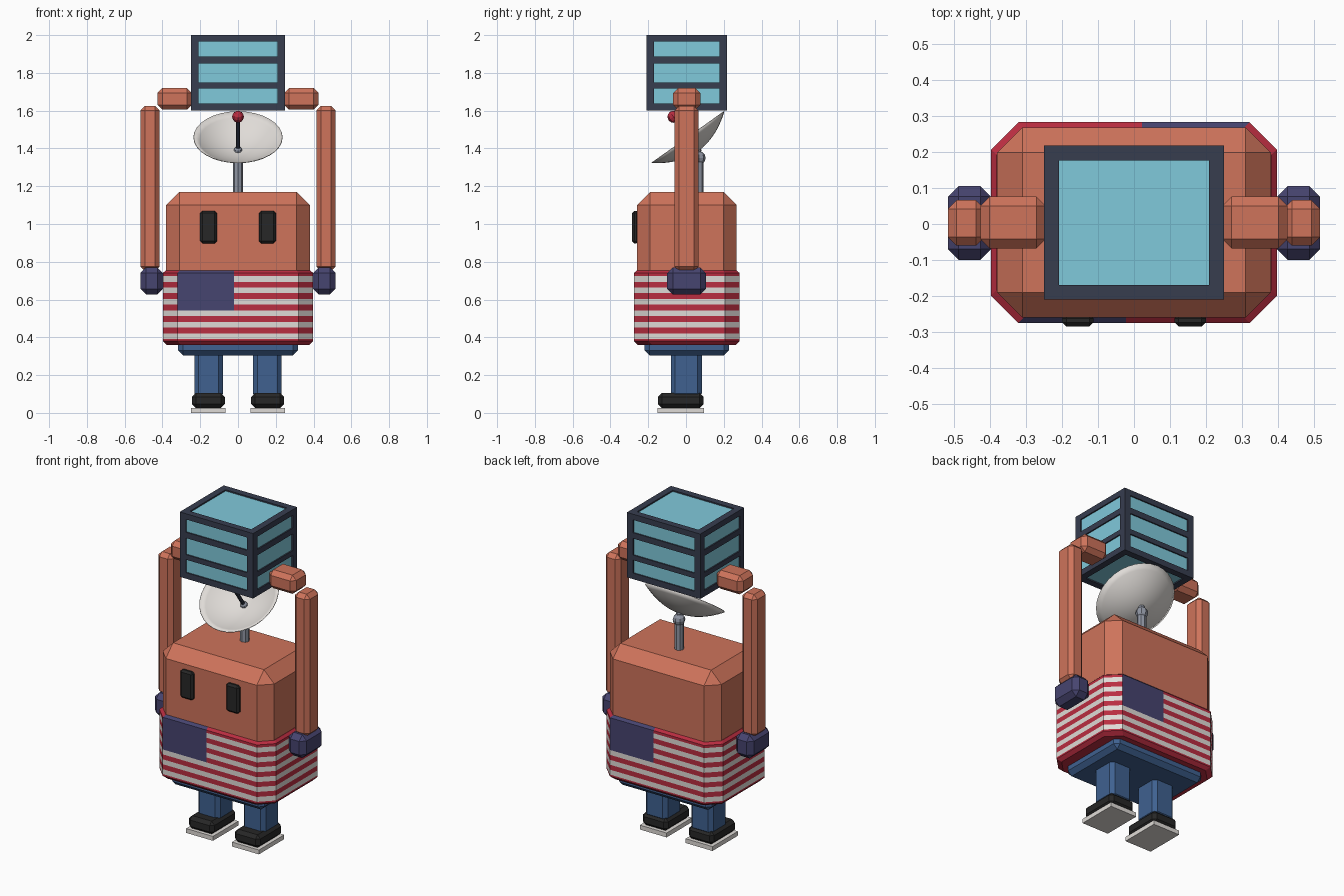
import bpy, bmesh, math
from mathutils import Vector, Matrix

if "Cube" in bpy.data.objects:
    bpy.data.objects.remove(bpy.data.objects["Cube"])


def material(name, r, g, b):
    m = bpy.data.materials.new(name)
    m.diffuse_color = (r, g, b, 1)
    m.use_nodes = True
    m.node_tree.nodes["Principled BSDF"].inputs["Base Color"].default_value = m.diffuse_color
    return m


ORANGE = material("orange", .62, .172, .104)
TEAL = material("window_teal", .216, .585, .71)
FRAME = material("frame_navy", .038, .047, .078)
RED = material("red", .49, .026, .052)
WHITE = material("off_white", .74, .71, .68)
INDIGO = material("indigo", .062, .058, .16)
DENIM = material("denim", .05, .12, .28)
BLACK = material("black", .02, .02, .02)
STEEL = material("steel", .28, .305, .37)


def finish(name, bm, *mats):
    bmesh.ops.recalc_face_normals(bm, faces=bm.faces)
    me = bpy.data.meshes.new(name)
    bm.to_mesh(me)
    bm.free()
    for m in mats:
        me.materials.append(m)
    ob = bpy.data.objects.new(name, me)
    bpy.context.collection.objects.link(ob)
    return ob


def box(name, lo, hi, mat, bevel=0):
    """Box between two corners with single-segment chamfers."""
    lo, hi = Vector(lo), Vector(hi)
    bm = bmesh.new()
    bmesh.ops.create_cube(bm, size=1)
    for v in bm.verts:
        v.co = (lo + hi) / 2 + v.co * (hi - lo)
    if bevel:
        bmesh.ops.bevel(bm, geom=bm.edges[:], offset=bevel, segments=1,
                        profile=.5, affect='EDGES')
    return finish(name, bm, mat)


def pair(name, x0, x1, y0, y1, z0, z1, mat, bevel=0):
    """Matching boxes on the right (+x) and left (-x)."""
    box("right_" + name, (x0, y0, z0), (x1, y1, z1), mat, bevel)
    box("left_" + name, (-x1, y0, z0), (-x0, y1, z1), mat, bevel)


def rod(name, a, b, radius, sides, mat):
    a, b = Vector(a), Vector(b)
    bm = bmesh.new()
    bmesh.ops.create_cone(bm, cap_ends=True, segments=sides, radius1=radius,
                          radius2=radius, depth=(b - a).length)
    turn = Vector((0, 0, 1)).rotation_difference(b - a).to_matrix().to_4x4()
    bm.transform(Matrix.Translation((a + b) / 2) @ turn)
    return finish(name, bm, mat)


def ball(name, centre, radius, mat, u=8, v=6, tilt=0):
    bm = bmesh.new()
    bmesh.ops.create_uvsphere(bm, u_segments=u, v_segments=v, radius=radius)
    bm.transform(Matrix.Translation(centre) @ Matrix.Rotation(tilt, 4, 'X'))
    return finish(name, bm, mat)


CY = .004  # depth centre of the figure

# Body and eyes
box("body", (-.38, CY - .264, .42), (.38, CY + .264, 1.17), ORANGE, .07)
pair("eye", .112, .2, -.285, -.25, .897, 1.07, BLACK, .012)

# Shirt: octagonal rings, coloured by stripe number, with a corner field
Z0, Z1, STRIPES = .36, .755, 13
step = (Z1 - Z0) / STRIPES


def shirt_ring(bm, z, inset):
    hx, hy, c, s = .397 - inset, .279 - inset, .076, .022
    pts = [(-hx + c, -hy), (-s, -hy), (hx - c, -hy), (hx, -hy + c), (hx, hy - c),
           (hx - c, hy), (s, hy), (-hx + c, hy), (-hx, hy - c), (-hx, -hy + c)]
    return [bm.verts.new((x, y + CY, z)) for x, y in pts]


levels = [(Z0, .02), (Z0 + .02, 0)]
levels += [(Z0 + step * i, 0) for i in range(1, STRIPES)]
levels += [(Z1 - .014, 0), (Z1, .015)]
bm = bmesh.new()
rings = [shirt_ring(bm, z, inset) for z, inset in levels]
for (za, _), (zb, _), low, high in zip(levels, levels[1:], rings, rings[1:]):
    stripe = int(((za + zb) / 2 - Z0) / step)
    for i in range(10):
        j = (i + 1) % 10
        f = bm.faces.new((low[i], low[j], high[j], high[i]))
        f.material_index = stripe % 2
        if i in (0, 5) and stripe >= 6:
            f.material_index = 2
bm.faces.new(rings[0])
bm.faces.new(rings[-1])
finish("shirt", bm, RED, WHITE, INDIGO)

# Trousers, legs and shoes
box("trousers", (-.318, CY - .224, .305), (.318, CY + .224, .45), DENIM, .026)
pair("leg", .08, .23, -.08, .084, .08, .34, DENIM, .022)
pair("shoe", .07, .243, -.148, .092, .026, .105, BLACK, .02)
pair("sole", .065, .248, -.151, .096, 0, .027, WHITE)

# Arms, gloves and raised forearms
pair("arm", .415, .517, -.06, .066, .75, 1.625, ORANGE, .024)
pair("glove", .397, .517, -.1, .106, .627, .77, INDIGO, .03)
pair("forearm", .245, .427, -.068, .076, 1.605, 1.72, ORANGE, .026)

# Glazed box head: glass core inside a frame of posts and rails
HX, HY, T = .25, .214, .041
box("glass", (-HX + .008, CY - HY + .008, 1.608),
    (HX - .008, CY + HY - .008, 1.992), TEAL)
for sx in (-1, 1):
    for sy in (-1, 1):
        xs = sorted((sx * HX, sx * (HX - T)))
        ys = sorted((CY + sy * HY, CY + sy * (HY - T)))
        box("frame_post", (xs[0], ys[0], 1.6), (xs[1], ys[1], 2), FRAME)
for za, zb in ((1.6, 1.637), (1.717, 1.748), (1.85, 1.886), (1.965, 2)):
    for s in (-1, 1):
        ys = sorted((CY + s * HY, CY + s * (HY - T)))
        box("frame_rail", (-HX + T, ys[0], za), (HX - T, ys[1], zb), FRAME)
        xs = sorted((s * HX, s * (HX - T)))
        box("frame_side_rail", (xs[0], CY - HY + T, za),
            (xs[1], CY + HY - T, zb), FRAME)

# Dish mast
rod("mast", (0, .066, 1.15), (0, .066, 1.36), .027, 8, STEEL)
ball("mast_joint", (0, .068, 1.35), .036, STEEL)

# Dish: shallow bowl tilted up and forward
TILT, R, DEPTH, SEG = math.radians(35.4), .235, .09, 32
axis = Vector((0, -math.sin(TILT), math.cos(TILT)))
base = Vector((0, .01, 1.46)) - axis * DEPTH
bm = bmesh.new()
hub = bm.verts.new((0, 0, 0))
previous = None
for k in range(1, 9):
    r = R * k / 8
    ring = [bm.verts.new((r * math.cos(2 * math.pi * i / SEG),
                          r * math.sin(2 * math.pi * i / SEG),
                          DEPTH * (k / 8) ** 2)) for i in range(SEG)]
    for i in range(SEG):
        j = (i + 1) % SEG
        if previous:
            bm.faces.new((previous[i], ring[i], ring[j], previous[j]))
        else:
            bm.faces.new((hub, ring[i], ring[j]))
    previous = ring
bm.transform(Matrix.Translation(base) @ Matrix.Rotation(TILT, 4, 'X'))
for f in bm.faces:
    f.smooth = True
dish = finish("dish", bm, WHITE)
shell = dish.modifiers.new("thickness", 'SOLIDIFY')
shell.thickness = .004
shell.offset = 0

# Feed rod with its red tip
tip = base + axis * .222
ball("feed_base", base + axis * .004, .022, STEEL, tilt=TILT)
rod("feed_rod", base, tip, .011, 8, FRAME)
ball("feed_tip", tip, .032, RED, tilt=TILT)
